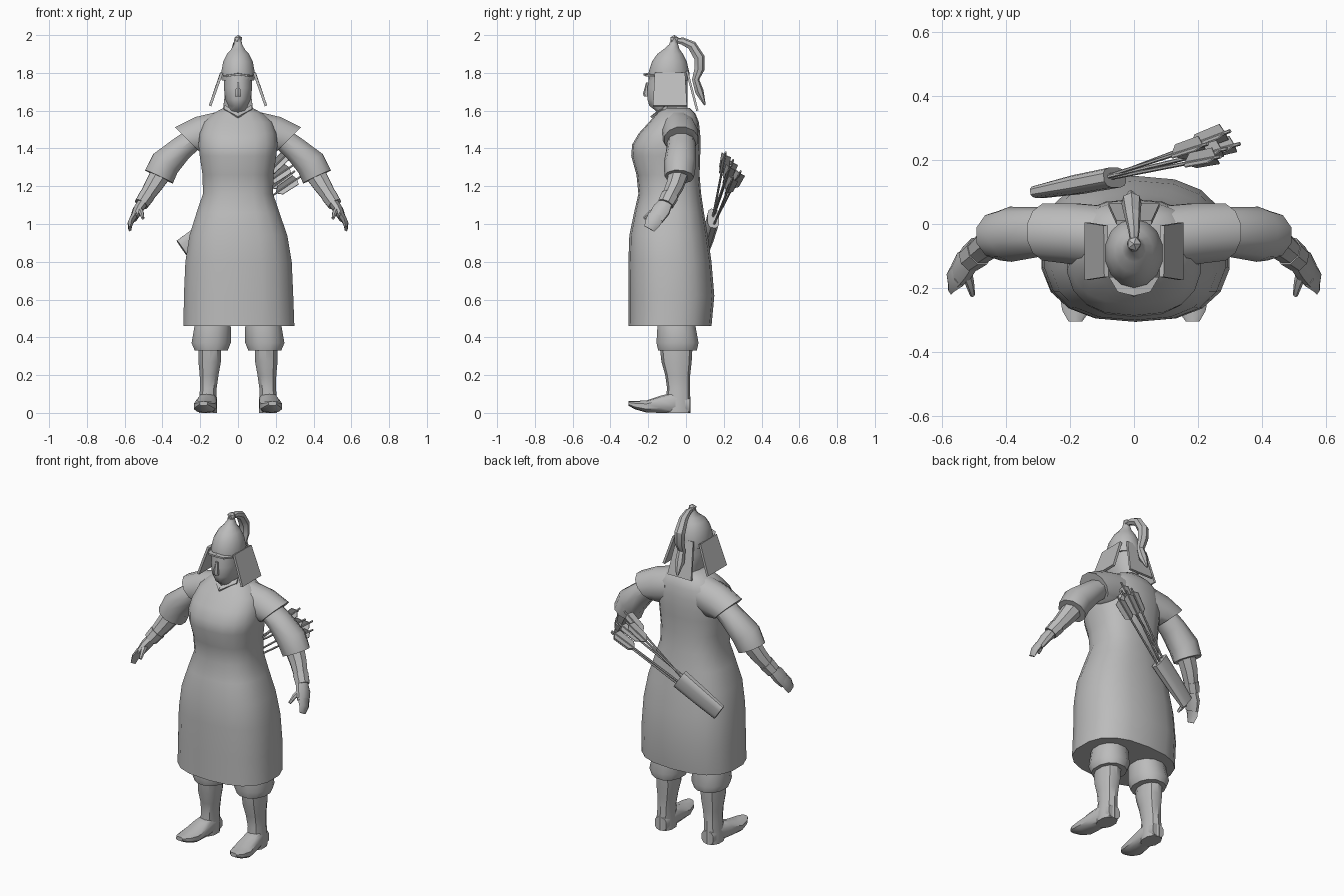
import bpy, bmesh, math
from mathutils import Vector as V

grey = bpy.data.materials.new("plain grey")
grey.diffuse_color = (0.5, 0.5, 0.5, 1)


def finish(name, bm, mirror=False, angle=40):
    bmesh.ops.recalc_face_normals(bm, faces=bm.faces)
    me = bpy.data.meshes.new(name)
    bm.to_mesh(me)
    bm.free()
    me.materials.append(grey)
    ob = bpy.data.objects.new(name, me)
    bpy.context.collection.objects.link(ob)
    bpy.ops.object.select_all(action='DESELECT')
    ob.select_set(True)
    bpy.context.view_layer.objects.active = ob
    bpy.ops.object.shade_smooth_by_angle(angle=math.radians(angle))
    if mirror:
        ob.modifiers.new("mirror", 'MIRROR').use_axis = (True, False, False)
    return ob


def ring(c, u, v, n, e=2.0):
    """Superellipse ring around c with half axes u and v."""
    pts = []
    for i in range(n):
        a = 2 * math.pi * (i + 0.5) / n
        ca, sa = math.cos(a), math.sin(a)
        pts.append(V(c) + V(u) * math.copysign(abs(ca) ** (2 / e), ca)
                   + V(v) * math.copysign(abs(sa) ** (2 / e), sa))
    return pts


def loft(name, rings, mirror=False, angle=40):
    bm = bmesh.new()
    loops = [[bm.verts.new(p) for p in r] for r in rings]
    n = len(loops[0])
    for a, b in zip(loops, loops[1:]):
        for i in range(n):
            bm.faces.new((a[i], a[(i + 1) % n], b[(i + 1) % n], b[i]))
    bm.faces.new(loops[0])
    bm.faces.new(loops[-1])
    return finish(name, bm, mirror, angle)


def upright(name, rows, n=16, e=2.0, mirror=False, angle=40):
    """Rows: z, x centre, x half width, front y, back y."""
    return loft(name, [ring((x, (f + b) / 2, z), (w, 0, 0), (0, (b - f) / 2, 0), n, e)
                       for z, x, w, f, b in rows], mirror, angle)


def limb(name, rows, n=10, mirror=True, angle=40, side=(0, 1, 0)):
    """Tube along a path. Rows: centre, radius in the bend plane, radius along side."""
    rs = []
    for i, (c, ru, rv) in enumerate(rows):
        t = V(rows[min(i + 1, len(rows) - 1)][0]) - V(rows[max(i - 1, 0)][0])
        u = t.cross(V(side)).normalized()
        rs.append(ring(c, u * ru, u.cross(t).normalized() * rv, n))
    return loft(name, rs, mirror, angle)


def plate(name, quad, thick, mirror=False):
    """Thin slab from corner points."""
    q = [V(p) for p in quad]
    nrm = (q[1] - q[0]).cross(q[2] - q[0]).normalized() * thick / 2
    return loft(name, [[p - nrm for p in q], [p + nrm for p in q]], mirror, 20)


# robe: skirt, waist, chest and shoulders
upright("robe", [
    (0.46, .005, .297, -.305, .135), (0.62, .003, .293, -.305, .15),
    (0.80, .003, .285, -.305, .135), (0.94, .002, .262, -.30, .115),
    (1.06, 0, .222, -.275, .095), (1.16, 0, .188, -.252, .08),
    (1.26, 0, .19, -.262, .072), (1.36, 0, .205, -.29, .075),
    (1.42, 0, .212, -.285, .078), (1.48, 0, .205, -.25, .075),
    (1.54, 0, .185, -.195, .068), (1.585, 0, .135, -.155, .05),
    (1.615, 0, .075, -.13, .02)], 18, 2.5)

# short flared shoulder sleeves
loft("shoulder_sleeve", [
    ring((.10, -.04, 1.49), (.02, 0, .105), (0, .10, 0), 12),
    ring((.19, -.03, 1.47), (.035, 0, .10), (0, .098, 0), 12),
    ring((.268, -.025, 1.447), (.068, 0, .068), (0, .092, 0), 12)], True)

# arms: wide sleeves, cuffed forearms, hands
limb("sleeve", [((.21, -.025, 1.47), .06, .07), ((.30, -.025, 1.40), .068, .078),
                ((.385, -.032, 1.32), .085, .086), ((.418, -.036, 1.25), .085, .078)], 10)
limb("forearm", [((.40, -.035, 1.28), .06, .055), ((.45, -.06, 1.20), .05, .048),
                 ((.495, -.095, 1.13), .038, .04)], 8)
limb("wrist_cuff", [((.482, -.085, 1.15), .045, .048), ((.512, -.108, 1.105), .04, .044)], 8)
limb("palm", [((.50, -.10, 1.12), .03, .035), ((.53, -.13, 1.075), .028, .05),
              ((.552, -.16, 1.03), .02, .045)], 8)
limb("fingers", [((.548, -.155, 1.045), .02, .046), ((.568, -.175, 1.01), .016, .042),
                 ((.572, -.195, .975), .009, .03)], 6)
limb("thumb", [((.525, -.14, 1.08), .018, .02), ((.512, -.185, 1.06), .014, .015),
               ((.503, -.222, 1.03), .008, .009)], 6)

# legs: gathered trousers, boots and upturned feet
upright("trousers", [(.55, .13, .09, -.15, .05), (.45, .135, .10, -.155, .055),
                     (.37, .142, .107, -.16, .07), (.33, .142, .09, -.15, .06)], 12, 2.2, True)
upright("boot_shaft", [(.36, .148, .062, -.14, .035), (.27, .15, .062, -.13, .03),
                       (.20, .153, .052, -.11, .022), (.13, .157, .046, -.10, .02),
                       (.06, .16, .05, -.11, .024), (0, .16, .05, -.11, .024)], 10, 2.2, True)
loft("foot", [ring((x, y, z), (w, 0, 0), (0, 0, h), 10, 2.8) for y, x, w, z, h in [
    (.02, .158, .04, .04, .04), (-.06, .16, .05, .055, .055), (-.13, .168, .056, .046, .046),
    (-.21, .176, .06, .034, .032), (-.27, .18, .045, .041, .022),
    (-.304, .183, .022, .05, .012)]], True)

# head and face
upright("head", [(1.56, 0, .06, -.12, .01), (1.605, 0, .05, -.17, .01), (1.625, 0, .052, -.197, .01),
                 (1.66, 0, .07, -.208, .012), (1.72, 0, .077, -.208, .012),
                 (1.80, 0, .078, -.195, .01)], 12, 2.2)
loft("nose", [ring((0, y, z), (w, 0, 0), (0, d, 0), 6) for z, y, w, d in [
    (1.675, -.205, .018, .018), (1.69, -.21, .018, .018), (1.75, -.203, .008, .008)]])
plate("collar", [(0, -.185, 1.565), (0, -.16, 1.585), (.07, -.10, 1.625), (.075, -.12, 1.605)], .012, True)

# helmet, brow plate and neck guards
upright("helmet", [(1.76, 0, .088, -.198, .018), (1.80, 0, .092, -.199, .018),
                   (1.86, 0, .08, -.18, .004), (1.90, 0, .06, -.152, -.016),
                   (1.925, 0, .037, -.118, -.034), (1.95, 0, .023, -.09, -.042),
                   (1.965, 0, .02, -.085, -.045)], 14)
plate("brow_plate", [(0, -.224, 1.792), (.05, -.212, 1.786), (.078, -.165, 1.782), (0, -.165, 1.797)], .01, True)
plate("side_guard", [(.086, -.165, 1.80), (.088, -.005, 1.80), (.148, .005, 1.625), (.148, -.175, 1.625)], .014, True)
plate("back_guard", [(-.055, .005, 1.81), (.055, .005, 1.81), (.08, .06, 1.60), (-.08, .06, 1.60)], .012)

# knob and hanging horsehair plume
bm = bmesh.new()
bmesh.ops.create_icosphere(bm, subdivisions=1, radius=.025)
bmesh.ops.translate(bm, verts=bm.verts, vec=(0, -.062, 1.976))
finish("knob", bm)
limb("plume", [((0, -.06, 1.97), .012, .012), ((0, -.02, 1.968), .02, .018),
               ((-.005, .03, 1.945), .026, .026), ((-.008, .07, 1.88), .03, .032),
               ((-.006, .07, 1.82), .028, .03), ((-.005, .05, 1.765), .02, .024),
               ((-.008, .07, 1.70), .024, .028), ((-.01, .10, 1.63), .005, .008)],
     7, False, 30, (1, 0, 0))

# slanted quiver on the back
base, mouth = V((-.295, .10, .87)), V((-.06, .145, 1.03))
axis = (mouth - base).normalized()
flat = axis.cross(V((0, 1, 0))).normalized()
deep = flat.cross(axis).normalized()
loft("quiver", [ring(base, flat * .052, deep * .02, 12, 3), ring((base + mouth) / 2, flat * .058, deep * .03, 12, 3),
                ring(mouth, flat * .062, deep * .032, 12, 3)], False, 35)

# arrows fanning out, each with three feathers
ends = [(.33, .25, 1.25), (.30, .29, 1.28), (.27, .21, 1.38), (.23, .25, 1.34), (.29, .235, 1.31)]
for k, end in enumerate(ends):
    tip = V(end)
    start = mouth - axis * .08 + flat * (.034 - .017 * k) * (-1 if flat.z > 0 else 1)
    d = (tip - start).normalized()
    u = d.cross(V((0, 1, 0))).normalized()
    v = d.cross(u)
    loft("arrow_shaft", [ring(p, u * .006, v * .006, 6) for p in (start, tip)])
    for j in range(3):
        a = 2 * math.pi * j / 3 + .5
        o = u * math.cos(a) + v * math.sin(a)
        plate("arrow_feather", [tip - d * .16, tip - d * .135 + o * .03,
                                tip - d * .035 + o * .033, tip - d * .02], .004)
